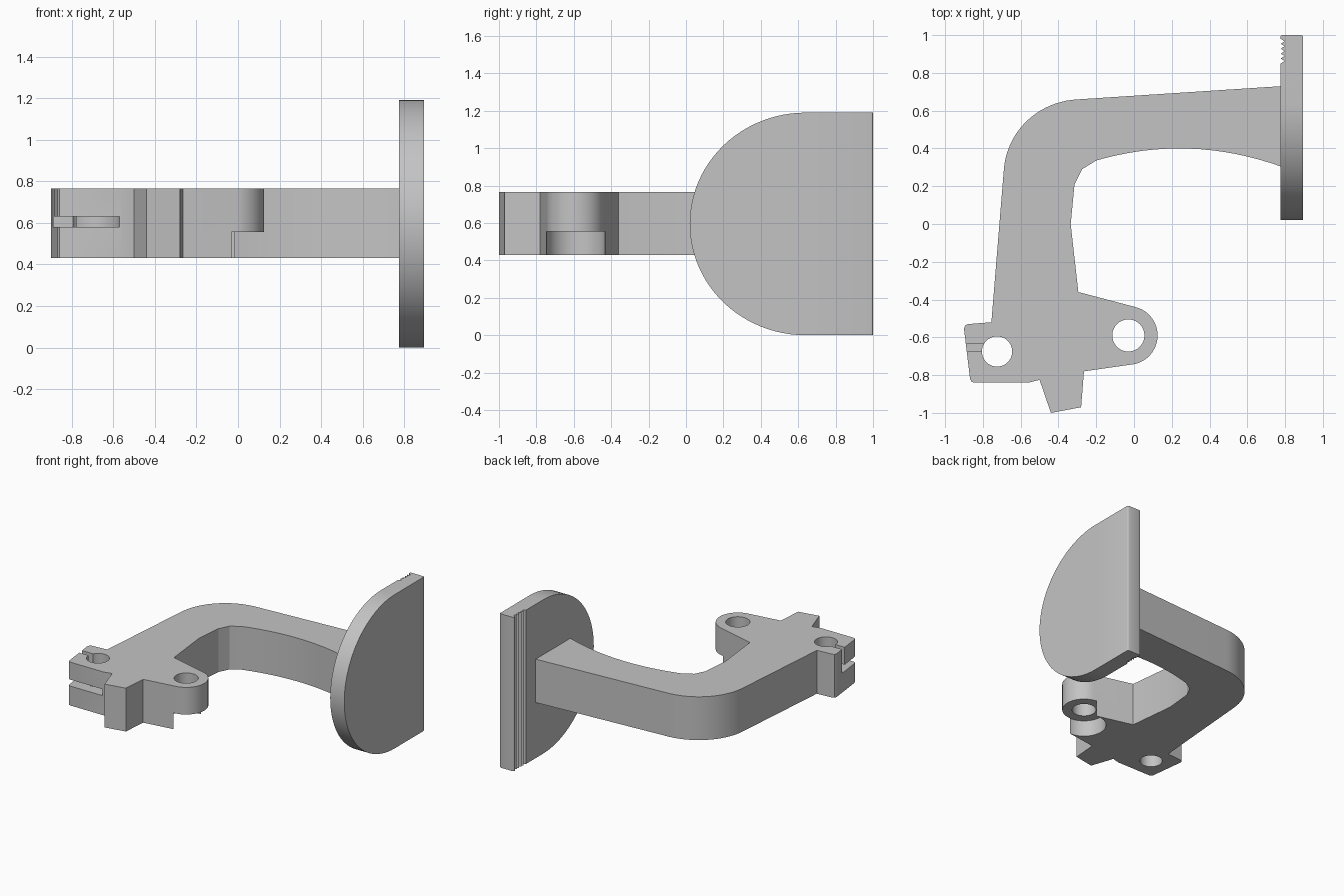
import bpy, bmesh, math
from mathutils import Vector

cube = bpy.data.objects.get("Cube")
if cube:
    bpy.data.objects.remove(cube, do_unlink=True)

grey = bpy.data.materials.new("plain grey")
grey.use_nodes = True
colour = (0.55, 0.55, 0.55, 1)
grey.diffuse_color = colour
grey.node_tree.nodes["Principled BSDF"].inputs["Base Color"].default_value = colour


def arc(cx, cy, rx, ry, start, end, steps):
    """Points along an elliptical arc, angles in degrees."""
    angles = [math.radians(start + (end - start) * i / steps) for i in range(steps + 1)]
    return [(cx + rx * math.cos(a), cy + ry * math.sin(a)) for a in angles]


def prism(name, outline, low, high, axis="z"):
    """Extrude a flat outline along z (outline in xy) or x (outline in yz)."""
    bm = bmesh.new()
    place = (lambda a, b: (a, b, low)) if axis == "z" else (lambda a, b: (low, a, b))
    face = bm.faces.new([bm.verts.new(place(a, b)) for a, b in outline])
    made = bmesh.ops.extrude_face_region(bm, geom=[face])
    depth = high - low
    move = Vector((0, 0, depth)) if axis == "z" else Vector((depth, 0, 0))
    bmesh.ops.translate(bm, vec=move, verts=[v for v in made["geom"] if isinstance(v, bmesh.types.BMVert)])
    bmesh.ops.recalc_face_normals(bm, faces=bm.faces)
    mesh = bpy.data.meshes.new(name)
    bm.to_mesh(mesh)
    bm.free()
    mesh.materials.append(grey)
    obj = bpy.data.objects.new(name, mesh)
    bpy.context.collection.objects.link(obj)
    return obj


def activate(obj):
    bpy.ops.object.select_all(action="DESELECT")
    obj.select_set(True)
    bpy.context.view_layer.objects.active = obj


def cut(obj, cutter):
    """Subtract the cutter from the part, then discard the cutter."""
    cutter.hide_render = True
    mod = obj.modifiers.new("cut", "BOOLEAN")
    mod.operation, mod.solver, mod.object = "DIFFERENCE", "EXACT", cutter
    activate(obj)
    bpy.ops.object.modifier_apply(modifier=mod.name)
    bpy.data.objects.remove(cutter, do_unlink=True)


def box(x0, x1, y0, y1):
    return [(x0, y0), (x1, y0), (x1, y1), (x0, y1)]


bottom, top = 0.43, 0.765
lug = (-0.03, -0.59)
clamp = (-0.725, -0.675)

# Bent arm with clamp block, front tab and round lug in one outline
outline = [(0.785, 0.73)]
outline += arc(-0.28, 0.26, 0.41, 0.4, 93, 175, 20)
outline += [(-0.755, -0.52), (-0.88, -0.53), (-0.895, -0.538), (-0.9, -0.555)]
outline += [(-0.868, -0.82), (-0.86, -0.835), (-0.845, -0.84), (-0.56, -0.84), (-0.5, -0.825)]
outline += [(-0.44, -1.0), (-0.28, -0.97), (-0.265, -0.78)]
outline += arc(*lug, 0.155, 0.155, -82, 75, 24)
outline += [(-0.295, -0.36), (-0.335, 0.0), (-0.315, 0.21), (-0.275, 0.29)]
xs = [-0.2 + 0.985 * i / 16 for i in range(17)]
outline += [(x, 0.4 - 0.33 * (x - 0.24) ** 2) for x in xs]
arm = prism("bent_arm", outline, bottom, top)

# Round holes through the lug and clamp
for centre, radius in ((lug, 0.085), (clamp, 0.08)):
    cut(arm, prism("hole_cutter", arc(*centre, radius, radius, 0, 352.5, 47), 0.3, 0.9))

# Round recess under the lug
cut(arm, prism("recess_cutter", arc(*lug, 0.157, 0.157, 2, 354.5, 47), 0.3, 0.555))

# Horizontal slot through the clamp front, and the slit from above
slot = [(-1, -0.635), (-1, -1), (-0.57, -1)]
slot += arc(*clamp, 0.155, 0.155, 0, 110, 16) + [(-0.778, -0.635)]
cut(arm, prism("slot_cutter", slot, 0.58, 0.63))
cut(arm, prism("slit_cutter", box(-1, clamp[0], -0.675, -0.635), 0.6, 0.9))

# D-shaped end plate with softened straight edge
plate_shape = arc(0.64, 0.595, 0.62, 0.595, 90, 270, 48) + [(1, 0), (1, 1.19)]
plate = prism("end_plate", plate_shape, 0.775, 0.895, "x")
bevel = plate.modifiers.new("edge", "BEVEL")
bevel.width, bevel.segments, bevel.limit_method = 0.012, 3, "WEIGHT"
weights = plate.data.attributes.new("bevel_weight_edge", "FLOAT", "EDGE")
for edge in plate.data.edges:
    a, b = (plate.data.vertices[i].co for i in edge.vertices)
    if min(a.y, b.y) > 0.99 and abs(a.z - b.z) > 1:
        weights.data[edge.index].value = 1
activate(plate)
bpy.ops.object.modifier_apply(modifier="edge")

# Saw-tooth grooves along the inner face of the plate
pitch = 0.026
teeth = [(0.75, 0.85)]
for i in range(5):
    y = 0.85 + i * pitch
    teeth += [(0.777, y), (0.797, y + pitch / 2)]
teeth += [(0.777, y + pitch), (0.75, y + pitch)]
cut(plate, prism("teeth_cutter", teeth, -0.1, 1.3))

for part in (arm, plate):
    activate(part)
    bpy.ops.object.shade_smooth_by_angle(angle=math.radians(20))
